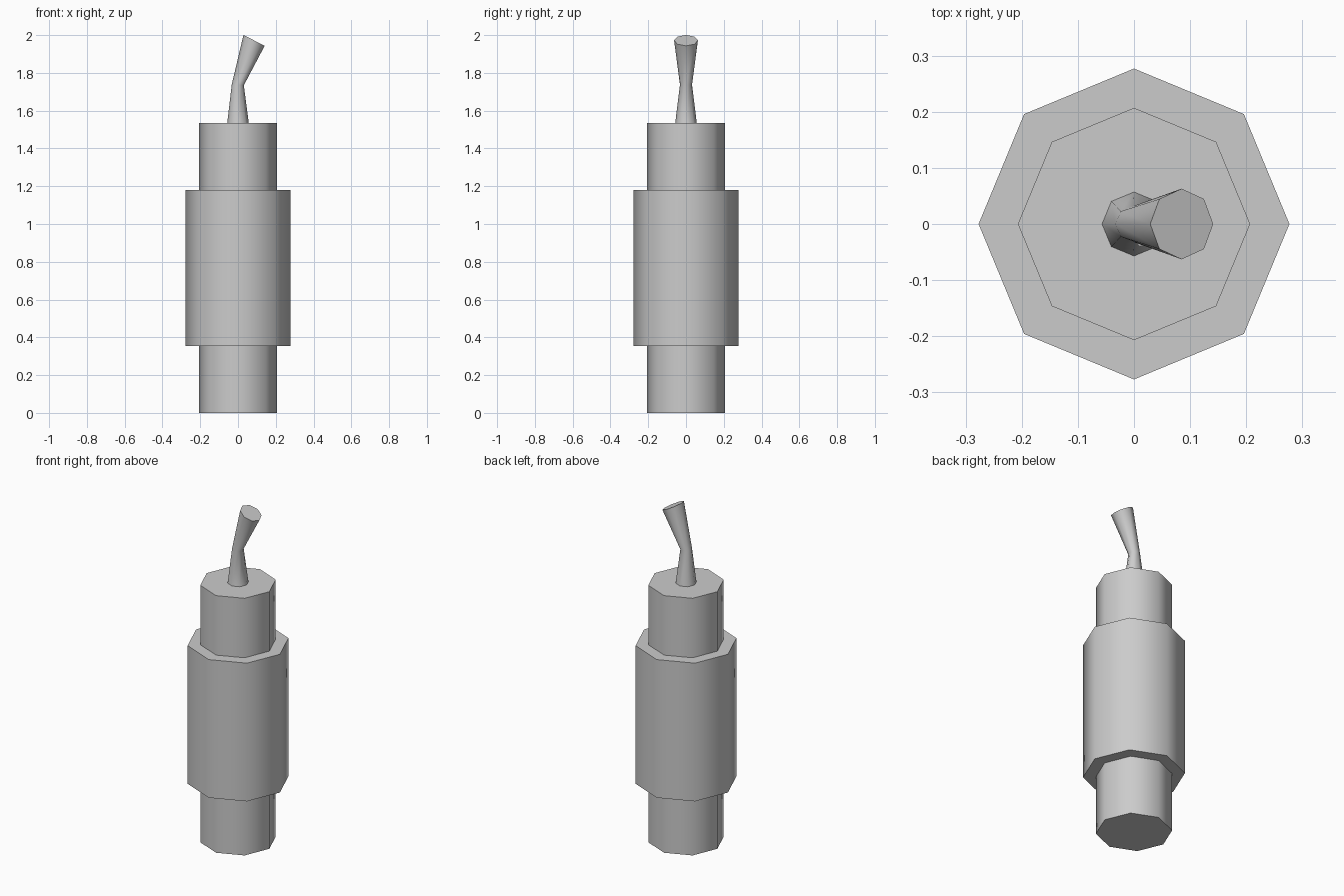
import bpy, bmesh, math
from mathutils import Vector

if "Cube" in bpy.data.objects:
    bpy.data.objects.remove(bpy.data.objects["Cube"])

SIDES = 8

def loft(name, rings, cap_start=True, cap_end=True):
    """Skin octagonal rings; each ring is (centre_x, z, radius, tilt towards +x)."""
    bm = bmesh.new()
    loops = []
    for cx, z, r, tilt in rings:
        loop = []
        for i in range(SIDES):
            a = math.tau * i / SIDES
            u, v = r * math.cos(a), r * math.sin(a)
            loop.append(bm.verts.new(Vector((cx + u * math.cos(tilt), v, z - u * math.sin(tilt)))))
        loops.append(loop)
    for a, b in zip(loops, loops[1:]):
        for i in range(SIDES):
            j = (i + 1) % SIDES
            bm.faces.new((a[i], a[j], b[j], b[i]))
    if cap_start:
        bm.faces.new(loops[0][::-1])
    if cap_end:
        bm.faces.new(loops[-1])
    bmesh.ops.recalc_face_normals(bm, faces=bm.faces[:])
    mesh = bpy.data.meshes.new(name)
    bm.to_mesh(mesh)
    bm.free()
    ob = bpy.data.objects.new(name, mesh)
    bpy.context.collection.objects.link(ob)
    bpy.ops.object.select_all(action='DESELECT')
    ob.select_set(True)
    bpy.context.view_layer.objects.active = ob
    bpy.ops.object.shade_smooth_by_angle(angle=math.radians(50))
    return ob

# Stick body with the thicker wrapper stepped out around its middle
CORE, WRAP = 0.207, 0.277
loft("stick_body", [(0, z, r, 0) for z, r in (
    (0, CORE), (0.355, CORE), (0.355, WRAP),
    (1.18, WRAP), (1.18, CORE), (1.535, CORE))])

# Fuse: narrows to a waist, then bends towards +x and flares
loft("fuse", [
    (0, 1.535, 0.057, 0),
    (-0.001, 1.737, 0.032, math.radians(5)),
    (0.085, 1.972, 0.063, math.radians(27))], cap_start=False)
